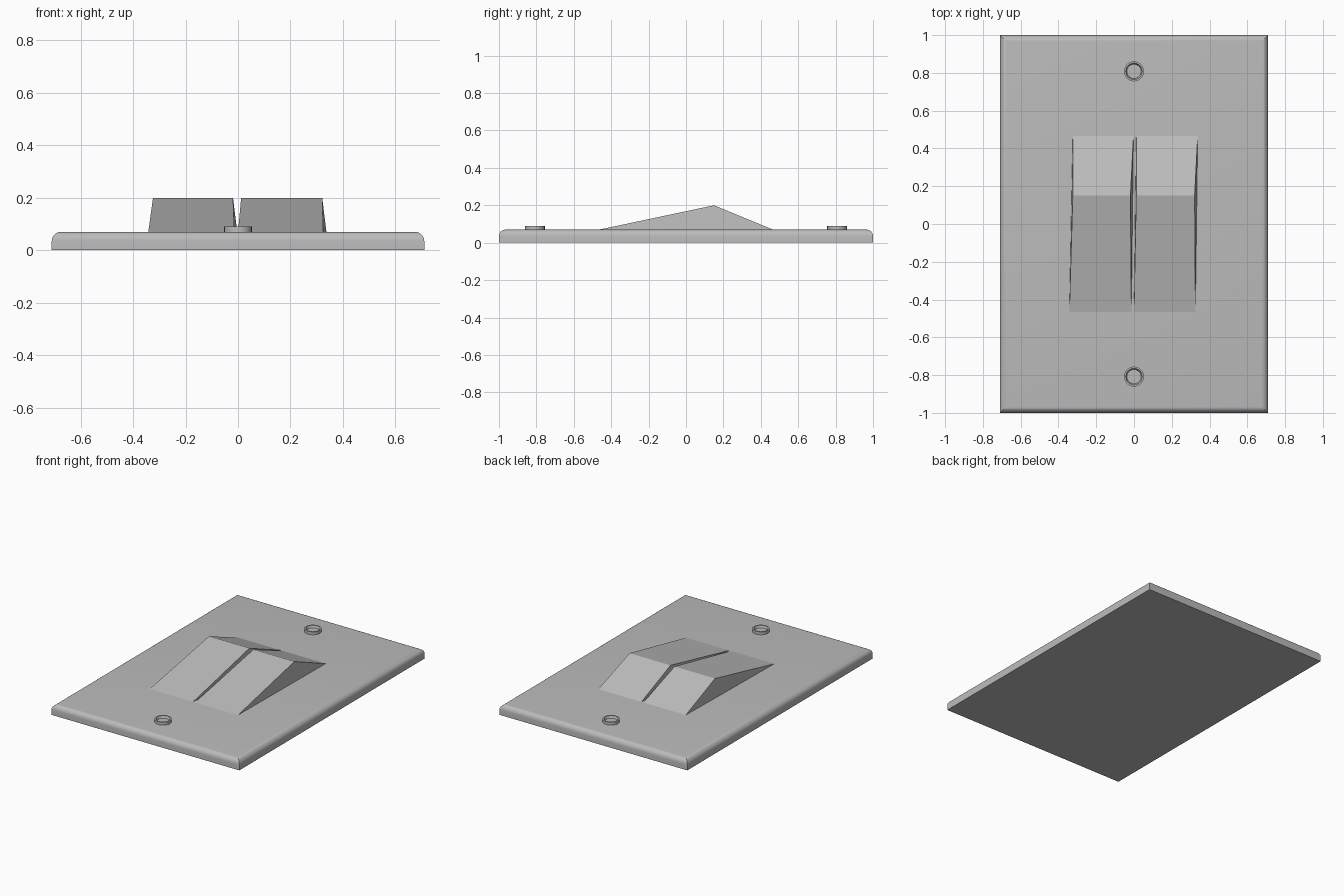
import bpy, bmesh, math

cube = bpy.data.objects.get("Cube")
if cube:
    bpy.data.objects.remove(cube, do_unlink=True)

# One grey plastic for every part
grey = bpy.data.materials.new("light_grey")
grey.use_nodes = True
colour = (0.5, 0.5, 0.5, 1)
grey.diffuse_color = colour
grey.node_tree.nodes["Principled BSDF"].inputs["Base Color"].default_value = colour

PLATE_TOP = 0.07


def finish(name, bm, smooth=None):
    bmesh.ops.recalc_face_normals(bm, faces=bm.faces)
    mesh = bpy.data.meshes.new(name)
    bm.to_mesh(mesh)
    bm.free()
    mesh.materials.append(grey)
    obj = bpy.data.objects.new(name, mesh)
    bpy.context.collection.objects.link(obj)
    if smooth:
        bpy.ops.object.select_all(action="DESELECT")
        obj.select_set(True)
        bpy.context.view_layer.objects.active = obj
        bpy.ops.object.shade_smooth_by_angle(angle=math.radians(smooth))
    return obj


def loft(bm, rings, cap=True, closed=False):
    """Bridge equal-sized loops of points with quads."""
    loops = [[bm.verts.new(p) for p in ring] for ring in rings]
    pairs = list(zip(loops, loops[1:]))
    if closed:
        pairs.append((loops[-1], loops[0]))
    for a, b in pairs:
        for i in range(len(a)):
            j = (i + 1) % len(a)
            bm.faces.new((a[i], a[j], b[j], b[i]))
    if cap:
        bm.faces.new(loops[0])
        bm.faces.new(loops[-1])


# Wall plate: stacked rectangles with a rounded, mitred upper edge
def rectangle(inset, z):
    x, y = 0.71 - inset, 1 - inset
    return [(-x, -y, z), (x, -y, z), (x, y, z), (-x, y, z)]


RADIUS, STEPS = 0.035, 6
rings = [rectangle(0, 0)]
for i in range(STEPS + 1):
    a = math.pi / 2 * i / STEPS
    rings.append(rectangle(RADIUS * (1 - math.cos(a)),
                           PLATE_TOP - RADIUS * (1 - math.sin(a))))
bm = bmesh.new()
loft(bm, rings)
finish("wall_plate", bm, 30)


# Rocker switches: wedges with a raised ridge and slightly skewed sides
def rocker(name, left, right):
    stations = [(-0.465, PLATE_TOP), (0.15, 0.2), (0.465, PLATE_TOP)]
    bm = bmesh.new()
    loft(bm, [[(x, y, z) for x, (y, z) in zip(side, stations)]
              for side in (left, right)])
    finish(name, bm)


rocker("right_rocker", (-0.342, -0.324, -0.324), (-0.014, -0.019, -0.003))
rocker("left_rocker", (0.0, 0.012, 0.012), (0.325, 0.321, 0.337))

# Screws: raised rims around a shallow dish
SCREW_PROFILE = [(0.053, 0.065), (0.053, 0.09), (0.044, 0.09),
                 (0.038, 0.075)]
SIDES = 24
for name, y in (("lower_screw", -0.808), ("upper_screw", 0.808)):
    bm = bmesh.new()
    loft(bm, [[(r * math.cos(math.tau * i / SIDES),
                y + r * math.sin(math.tau * i / SIDES), z)
               for i in range(SIDES)] for r, z in SCREW_PROFILE])
    finish(name, bm, 30)
